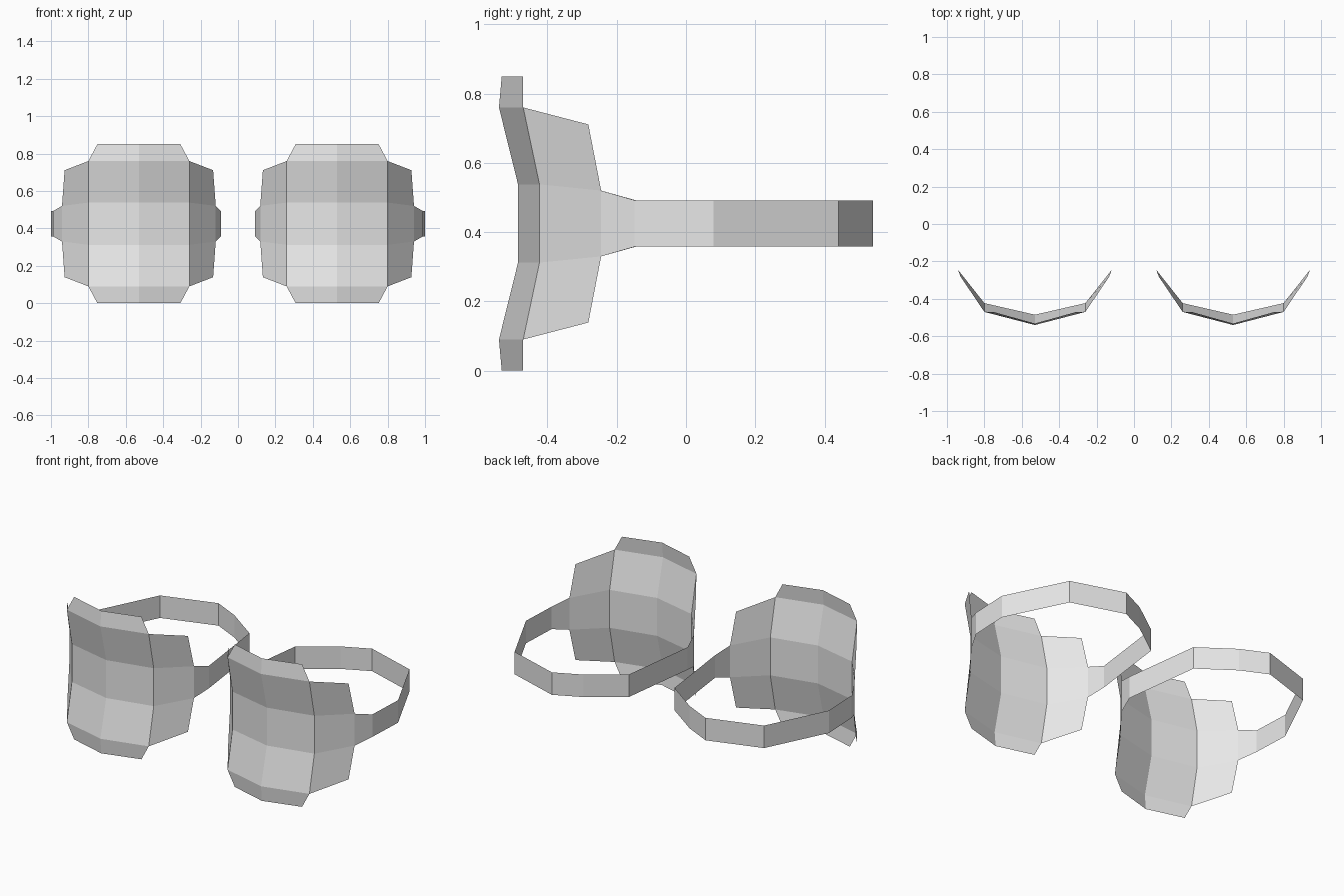
import bpy
import bmesh

cube = bpy.data.objects.get("Cube")
if cube:
    bpy.data.objects.remove(cube, do_unlink=True)

grey = bpy.data.materials.new("light grey")
grey.use_nodes = True
grey.diffuse_color = (0.8, 0.8, 0.8, 1)
grey.node_tree.nodes["Principled BSDF"].inputs["Base Color"].default_value = (0.8, 0.8, 0.8, 1)

MID_X, MID_Z = 0.53, 0.425      # centre of one pad


def sheet(name, strips, side):
    """Join neighbouring columns of points with quads; side -1 mirrors in x."""
    bm = bmesh.new()
    for strip in strips:
        cols = [[bm.verts.new((side * x, y, z)) for x, y, z in col] for col in strip]
        for a, b in zip(cols, cols[1:]):
            for i in range(len(a) - 1):
                quad = [a[i], b[i], b[i + 1], a[i + 1]]
                bm.faces.new(quad if side > 0 else quad[::-1])
    bmesh.ops.remove_doubles(bm, verts=bm.verts, dist=0.0005)
    mesh = bpy.data.meshes.new(name)
    bm.to_mesh(mesh)
    bm.free()
    mesh.materials.append(grey)
    obj = bpy.data.objects.new(name, mesh)
    bpy.context.collection.objects.link(obj)


def column(half):
    """Full column, bottom to top, from its upper half of (x offset, y, z offset)."""
    low = [(MID_X + dx, y, MID_Z - dz) for dx, y, dz in half]
    high = [(MID_X + dx, y, MID_Z + dz) for dx, y, dz in half]
    return low + high[::-1]


def edge_column(sign):
    return column([(sign * 0.222, -0.47, 0.425), (sign * 0.27, -0.47, 0.335),
                   (sign * 0.27, -0.423, 0.113)])


def wing_column(sign):
    return column([(sign * 0.397, -0.282, 0.286), (sign * 0.411, -0.245, 0.095)])


# Curved pad: ridged centre, flared rims and side wings
middle = column([(0, -0.532, 0.425), (0, -0.54, 0.335), (0, -0.485, 0.113)])
inner, outer = edge_column(-1), edge_column(1)
pad = [[inner, middle, outer],
       [wing_column(-1), inner[1:5]],
       [outer[1:5], wing_column(1)]]

# Strap loop round the back, from outer wing to inner wing
path = [(0.99, -0.148), (1.0, 0.08), (0.823, 0.44), (0.507, 0.54),
        (0.35, 0.465), (0.15, 0.322), (0.09, -0.145)]
loop = [[(x, y, MID_Z - 0.067), (x, y, MID_Z + 0.067)] for x, y in path]
strap = [[wing_column(1)[1:3]] + loop + [wing_column(-1)[1:3]]]

for label, side in (("left", 1), ("right", -1)):
    sheet(label + "_pad", pad, side)
    sheet(label + "_strap", strap, side)
